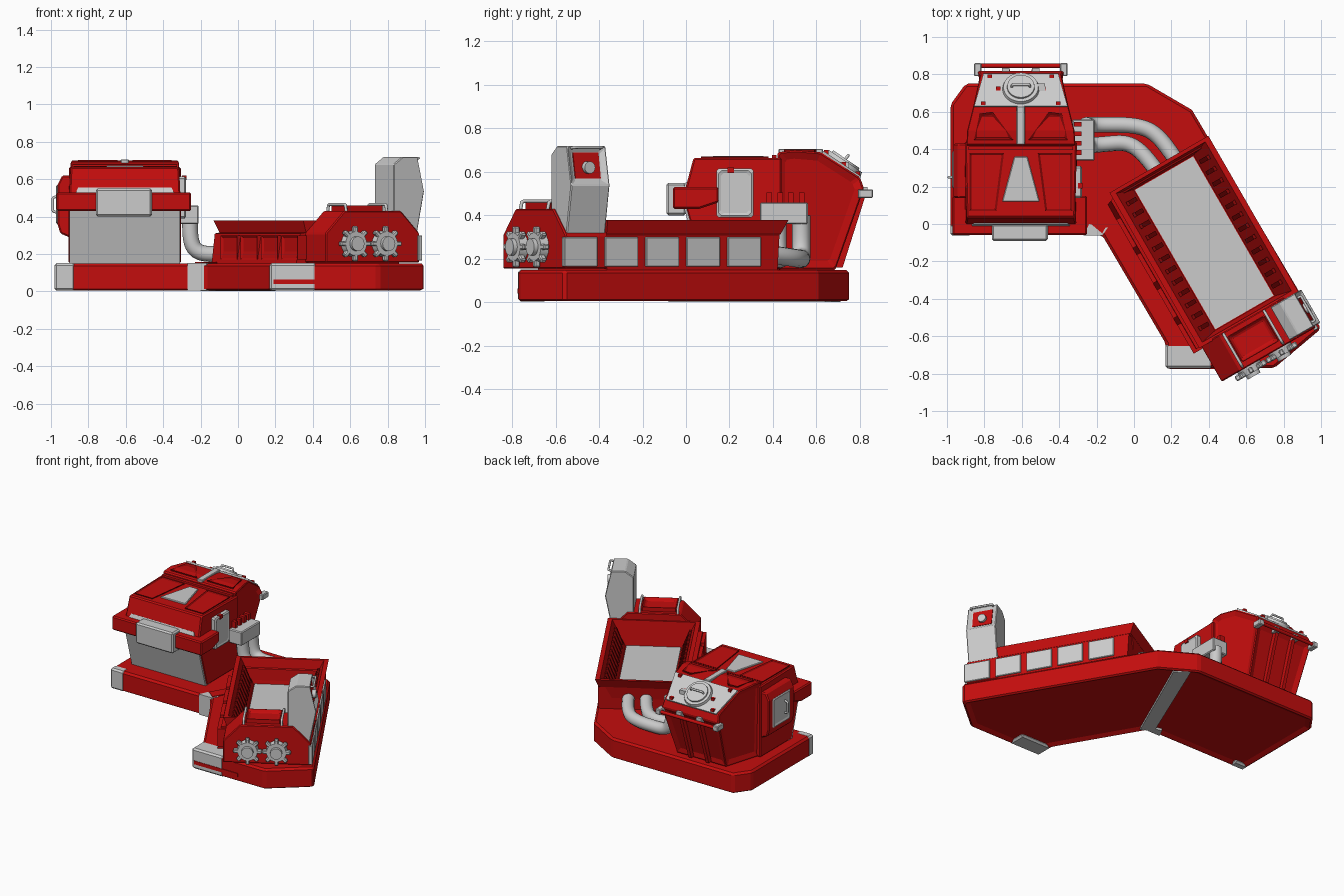
import bpy, bmesh, math
from mathutils import Matrix

if "Cube" in bpy.data.objects:
    bpy.data.objects.remove(bpy.data.objects["Cube"])

def material(name, rgb):
    m = bpy.data.materials.new(name)
    m.diffuse_color = (*rgb, 1)
    m.use_nodes = True
    m.node_tree.nodes["Principled BSDF"].inputs["Base Color"].default_value = m.diffuse_color
    return m

RED = material("red_paint", (0.55, 0.004, 0.004))
DARK = material("dark_red", (0.26, 0.002, 0.002))
CX = -0.605              # centre line of the rear cabin
TURN = math.pi / 6       # heading of the angled tray wing

def finish(name, bm, mat=None, local=False, bevel=0.0, inset=None, smooth=False):
    bmesh.ops.recalc_face_normals(bm, faces=bm.faces)
    if inset:
        test, width, depth = inset
        faces = [f for f in bm.faces if test(f)]
        bmesh.ops.inset_individual(bm, faces=faces, thickness=width, depth=depth, use_even_offset=True)
    me = bpy.data.meshes.new(name)
    bm.to_mesh(me)
    bm.free()
    ob = bpy.data.objects.new(name, me)
    bpy.context.collection.objects.link(ob)
    if mat:
        me.materials.append(mat)
    if local:
        ob.rotation_euler.z = TURN
    if bevel:
        b = ob.modifiers.new("bevel", "BEVEL")
        b.width, b.segments, b.limit_method = bevel, 1, 'ANGLE'
    if smooth:
        for o in bpy.context.selected_objects:
            o.select_set(False)
        ob.select_set(True)
        bpy.context.view_layer.objects.active = ob
        bpy.ops.object.shade_smooth_by_angle()
    return ob

def skin(name, rings, **kw):
    bm = bmesh.new()
    rows = [[bm.verts.new(p) for p in r] for r in rings]
    n = len(rows[0])
    for a, b in zip(rows, rows[1:]):
        for i in range(n):
            j = (i + 1) % n
            bm.faces.new((a[i], a[j], b[j], b[i]))
    bm.faces.new(rows[0][::-1])
    bm.faces.new(rows[-1])
    return finish(name, bm, **kw)

def prism(name, pts, axis, lo, hi, **kw):
    place = {'x': lambda p, h: (h, p[0], p[1]), 'y': lambda p, h: (p[0], h, p[1]),
             'z': lambda p, h: (p[0], p[1], h)}[axis]
    return skin(name, [[place(p, h) for p in pts] for h in (lo, hi)], **kw)

def box(name, x0, x1, y0, y1, z0, z1, **kw):
    return prism(name, [(x0, y0), (x1, y0), (x1, y1), (x0, y1)], 'z', z0, z1, **kw)

def section(name, prof, **kw):   # profile of (y, z, half width), symmetric about the cabin centre
    return skin(name, [[(CX + s * w, y, z) for y, z, w in prof] for s in (-1, 1)], **kw)

def disc(name, r, depth, loc, rot, seg=32, **kw):
    bm = bmesh.new()
    bmesh.ops.create_cone(bm, cap_ends=True, segments=seg, radius1=r, radius2=r * 0.93, depth=depth,
                          matrix=Matrix.Translation(loc) @ rot)
    return finish(name, bm, smooth=True, **kw)

def tube(name, pts, r, order=4, mat=None, local=False):
    cu = bpy.data.curves.new(name, 'CURVE')
    cu.dimensions, cu.bevel_depth, cu.bevel_resolution, cu.use_fill_caps = '3D', r, 4, True
    s = cu.splines.new('NURBS')
    s.points.add(len(pts) - 1)
    for p, q in zip(s.points, pts):
        p.co = (*q, 1)
    s.order_u, s.use_endpoint_u, s.resolution_u = order, True, 8
    ob = bpy.data.objects.new(name, cu)
    bpy.context.collection.objects.link(ob)
    if mat:
        cu.materials.append(mat)
    if local:
        ob.rotation_euler.z = TURN

# Bent base slab with recessed underside and grey ends
outline = [(-.98, -.06), (-.98, .64), (-.9, .75), (.07, .75), (.31, .61), (1.0, -.56),
           (.75, -.77), (.17, -.77), (.17, -.64), (-.17, -.06)]
prism("base_slab", outline, 'z', 0, .15, mat=RED, bevel=.014,
      inset=(lambda f: f.normal.z < -.9, .045, -.02))
prism("base_joint_strip", [(-.2, -.03), (-.12, -.08), (.2, .64), (.11, .71)], 'z', .002, .03)
prism("base_joint_cap", [(-.27, -.061), (-.169, -.061), (-.14, -.02), (-.24, .0)], 'z', .004, .152)
prism("base_joint_top", [(-.23, .0), (-.17, -.05), (.08, .4), (.02, .43)], 'z', .14, .156, mat=RED)
box("base_left_end", -.982, -.87, -.062, .0, .004, .151, bevel=.012)
box("base_front_end", .168, .42, -.772, -.64, .004, .151, bevel=.012)
box("base_front_trim", .19, .54, -.775, -.75, .04, .065, mat=RED)

# Cabin main body and rear cab
section("cabin_body", [(.08, .15, .3), (.0, .43, .3), (-.02, .46, .3), (.035, .665, .29),
                       (.44, .665, .3), (.44, .15, .3)], mat=RED, bevel=.008)
section("cabin_lower_front", [(.07, .15, .295), (-.008, .43, .295), (.05, .43, .295), (.12, .15, .295)])
section("rear_cab", [(.42, .15, .28), (.42, .69, .295), (.5, .7, .29), (.62, .69, .26), (.8, .575, .22),
                     (.82, .52, .23), (.69, .15, .2)], mat=RED, bevel=.008,
        inset=(lambda f: abs(f.normal.x) > .8 or (f.normal.y > .8 and f.calc_area() > .1), .04, -.015))
section("cabin_front_lip", [(-.035, .47, .29), (.0, .555, .25), (.01, .55, .25), (-.01, .46, .29)])
for s in (-1, 1):
    prism("roof_front_panel", [(CX + s * x, y) for x, y in ((.09, .38), (.275, .38), (.275, .07), (.13, .07))],
          'z', .64, .671, mat=DARK, inset=(lambda f: f.normal.z > .9, .015, -.008))
    prism("roof_rear_panel", [(CX + s * x, y) for x, y in ((.04, .45), (.25, .45), (.22, .59), (.15, .6))],
          'z', .66, .702, mat=DARK, inset=(lambda f: f.normal.z > .9, .015, -.008))
    prism("cab_rear_rib", [(.69, .16), (.72, .16), (.825, .49), (.79, .49)], 'x',
          CX + s * .07 - .012, CX + s * .07 + .012, mat=RED)
prism("roof_centre_panel", [(CX + x, y) for x, y in ((-.1, .12), (.1, .12), (.035, .36), (-.035, .36))],
      'z', .65, .673, bevel=.004)
box("roof_cross_rib", CX - .28, CX + .28, .395, .415, .65, .678, mat=RED)
box("roof_centre_rib", CX - .022, CX + .022, .425, .63, .66, .706, bevel=.004)

# Rear sloping plate, hatch and rear bar
section("rear_plate", [(.63, .698, .25), (.805, .58, .2), (.795, .56, .2), (.62, .67, .25)])
tilt = Matrix.Rotation(-math.radians(34), 4, 'X')
disc("hatch_rim", .1, .025, (CX, .725, .64), tilt)
disc("hatch_lid", .078, .04, (CX, .726, .642), tilt)
tube("hatch_handle", [(CX - .05, .73, .655), (CX - .045, .745, .675), (CX + .045, .745, .675),
                      (CX + .05, .73, .655)], .007, 2)
box("hatch_hinge", CX + .085, CX + .13, .71, .75, .6, .645)
for s in (-1, 1):
    for w, y, z in ((.2, .645, .688), (.12, .725, .633), (.165, .79, .59)):
        box("plate_bolt", CX + s * w - .012, CX + s * w + .012, y - .01, y + .01, z - .02, z + .012, mat=RED)
    box("rear_bar_bracket", CX + s * .23 - .02, CX + s * .23 + .02, .79, .86, .48, .52, bevel=.005)
    box("rear_clasp", CX + s * .08 - .02, CX + s * .08 + .02, .8, .835, .49, .53)
tube("rear_bar", [(CX - .23, .845, .5), (CX + .23, .845, .5)], .012, 2, mat=RED)

# Wrap-around front bumper
prism("bumper", [(-.06, .43), (.06, .43), (.15, .46), (.15, .53), (-.06, .53)], 'x', -.97, -.25, mat=RED, bevel=.008)
box("bumper_plate", -.76, -.46, -.09, .0, .4, .55, bevel=.01)

# Right side locker, louvres and pipe outlet
box("right_locker", -.33, -.275, .14, .31, .39, .615, bevel=.01,
    inset=(lambda f: f.normal.x > .9, .02, -.008))
box("right_locker_latch", -.3, -.275, .19, .22, .595, .62, mat=RED)
box("pipe_outlet", -.33, -.21, .34, .56, .36, .46, bevel=.006)
for i in range(4):
    box("louvre", -.32, -.28, .37 + i * .05, .395 + i * .05, .44, .505, mat=RED)

# Left side locker with handle
prism("left_locker", [(-.88, .28), (-.95, .31), (-.965, .36), (-.965, .57), (-.94, .62), (-.88, .62)],
      'y', .14, .43, mat=RED, bevel=.008)
box("left_locker_door", -.975, -.93, .19, .39, .36, .57, bevel=.008,
    inset=(lambda f: f.normal.x < -.9, .02, -.008))
tube("left_locker_handle", [(-.965, .25, .42), (-.99, .25, .43), (-.99, .25, .5), (-.965, .25, .51)], .007, 2)

# Twin pipes linking cabin and tray
tube("outer_pipe", [(-.255, .53, .4), (-.26, .53, .29), (-.24, .53, .2), (-.12, .53, .2), (.06, .53, .2),
                    (.15, .46, .21), (.23, .33, .23)], .042)
tube("inner_pipe", [(-.255, .42, .4), (-.26, .42, .29), (-.24, .42, .2), (-.12, .43, .2), (-.02, .44, .2),
                    (.06, .37, .21), (.13, .27, .23)], .042)

# Open tray: outer wall, flared rim, sloped inner walls and floor
def rect(u0, u1, v0, v1, z):
    return [(u0, v0, z), (u1, v0, z), (u1, v1, z), (u0, v1, z)]
skin("tray", [rect(-.07, .565, -.745, .16, .15), rect(-.045, .565, -.745, .17, .31),
              rect(-.01, .56, -.745, .18, .315), rect(-.03, .58, -.75, .21, .38),
              rect(.0, .55, -.73, .19, .38), rect(.09, .46, -.71, .16, .2)], mat=RED, local=True)
box("tray_floor", .095, .455, -.705, .155, .19, .208, local=True)
for i in range(12):
    v = -.66 + i * .07
    for s in (-1, 1):
        c = .275 + s * .225
        prism("tray_inner_rib", [(c - s * .03, .24), (c + s * .01, .24), (c + s * .03, .35), (c + s * .015, .355)],
              'y', v - .012, v + .012, mat=DARK, local=True)

# Side panels between upright ribs
for i in range(5):
    v = -.889 + i * .217
    box("right_side_panel", .55, .575, v - .088, v + .088, .165, .3, local=True, bevel=.003)
    if i:
        box("left_side_panel", -.07, .0, v - .088, v + .088, .17, .3, mat=RED, local=True,
            inset=(lambda f: f.normal.x < -.9, .015, -.01))

# Nose block with raised grille frame
prism("nose", [(-.015, .155), (-.015, .31), (.1, .43), (.45, .43), (.565, .31), (.565, .155)], 'y', -.965, -.74,
      mat=RED, local=True, bevel=.006)
box("nose_grille", .13, .36, -.93, -.77, .42, .465, mat=RED, local=True, bevel=.006,
    inset=(lambda f: f.normal.z > .9, .02, -.025))
for u in (.12, .37):
    tube("nose_rail", [(u, -.95, .42), (u, -.94, .465), (u, -.76, .465), (u, -.75, .42)], .008, 2, local=True)

# Two valve wheels on the nose
for u in (.15, .34):
    face = Matrix.Rotation(math.pi / 2, 4, 'X')
    disc("wheel_disc", .07, .04, (u, -.985, .255), face, local=True)
    disc("wheel_hub", .042, .07, (u, -.99, .255), face, seg=16, local=True)
    bm = bmesh.new()
    for k in range(8):
        m = (Matrix.Translation((u, -.99, .255)) @ Matrix.Rotation(k * math.pi / 4, 4, 'Y')
             @ Matrix.Translation((.075, 0, 0)) @ Matrix.Diagonal((.038, .03, .026, 1)))
        bmesh.ops.create_cube(bm, size=1, matrix=m)
    finish("wheel_knobs", bm, local=True, bevel=.006)

# Tall stack at the nose corner with lamp window
prism("stack", [(.41, .31), (.41, .68), (.465, .72), (.56, .72), (.6, .54), (.555, .31)], 'y', -.955, -.75,
      local=True, bevel=.005, inset=(lambda f: f.normal.x > .9 and f.calc_center_median().z > .6, .03, -.02))
prism("stack_window", [(.568, .57), (.577, .57), (.554, .69), (.545, .69)], 'y', -.92, -.785, mat=RED, local=True)
disc("stack_lamp", .03, .05, (.565, -.85, .62), Matrix.Rotation(math.pi / 2, 4, 'Y'), seg=20, local=True)
tube("stack_guard", [(.56, -.93, .71), (.58, -.93, .713), (.58, -.78, .713), (.56, -.78, .71)], .007, 2, local=True)
